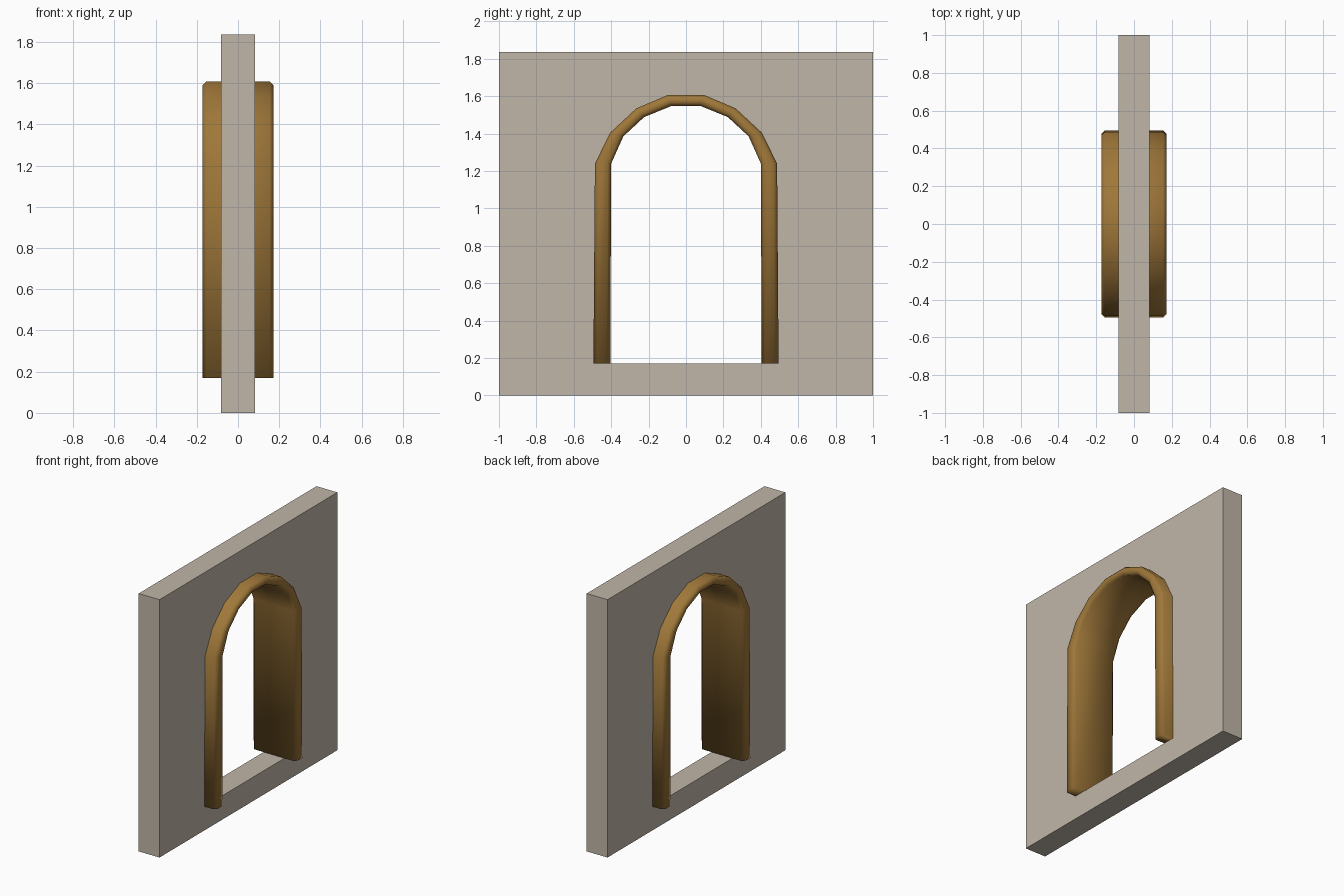
import bpy, bmesh
from mathutils import Vector

if "Cube" in bpy.data.objects:
    bpy.data.objects.remove(bpy.data.objects["Cube"])


def material(name, rgb):
    m = bpy.data.materials.new(name)
    m.diffuse_color = (*rgb, 1)
    m.use_nodes = True
    m.node_tree.nodes["Principled BSDF"].inputs["Base Color"].default_value = m.diffuse_color
    return m


def add_object(name, bm, mat, smooth=False):
    bmesh.ops.recalc_face_normals(bm, faces=bm.faces)
    for f in bm.faces:
        f.smooth = smooth
    me = bpy.data.meshes.new(name)
    bm.to_mesh(me)
    bm.free()
    me.materials.append(mat)
    ob = bpy.data.objects.new(name, me)
    bpy.context.collection.objects.link(ob)
    return ob


def mirrored(half):
    """Right half of the arch, bottom to crown, plus its mirror image."""
    return half + [(-y, z) for y, z in reversed(half)]


stone = material("pale stone", (0.527, 0.468, 0.392))
wood = material("brown wood", (0.352, 0.188, 0.042))

# Outer and inner arch outlines (y, z)
outer = mirrored([(0.495, 0.17), (0.487, 1.24), (0.405, 1.405), (0.265, 1.535), (0.095, 1.607)])
inner = mirrored([(0.405, 0.17), (0.40, 1.24), (0.335, 1.385), (0.224, 1.488), (0.077, 1.548)])
middle = [((a[0] + b[0]) / 2, (a[1] + b[1]) / 2) for a, b in zip(outer, inner)]

# Wall: rectangle with an arched hole, extruded along x
T = 0.082
bm = bmesh.new()
for loop in ([(-1, 0), (1, 0), (1, 1.835), (-1, 1.835)], middle):
    vs = [bm.verts.new((-T, y, z)) for y, z in loop]
    for a, b in zip(vs, vs[1:] + vs[:1]):
        bm.edges.new((a, b))
bmesh.ops.triangle_fill(bm, use_beauty=True, edges=bm.edges[:], normal=(-1, 0, 0))
front = bm.faces[:]
new = bmesh.ops.extrude_face_region(bm, geom=front, use_keep_orig=True)["geom"]
bmesh.ops.translate(bm, vec=(2 * T, 0, 0), verts=[g for g in new if isinstance(g, bmesh.types.BMVert)])
add_object("wall", bm, stone)

# Door frame: chamfered rectangle swept along the arch
X, C = 0.172, 0.018
section = [(-X, C, 0), (-X, C, 1), (-X + C, 0, 1), (X - C, 0, 1),
           (X, C, 1), (X, C, 0), (X - C, 0, 0), (-X + C, 0, 0)]
bm = bmesh.new()
rings = []
for o, i in zip(outer, inner):
    o, i = Vector((0, *o)), Vector((0, *i))
    d = (i - o).normalized()
    rings.append([bm.verts.new((i - d * inset if side else o + d * inset) + Vector((x, 0, 0)))
                  for x, inset, side in section])
for r, s in zip(rings, rings[1:]):
    for k in range(8):
        n = (k + 1) % 8
        bm.faces.new((r[k], r[n], s[n], s[k]))
bm.faces.new(rings[0])
bm.faces.new(rings[-1])
add_object("door_frame", bm, wood, smooth=True)
